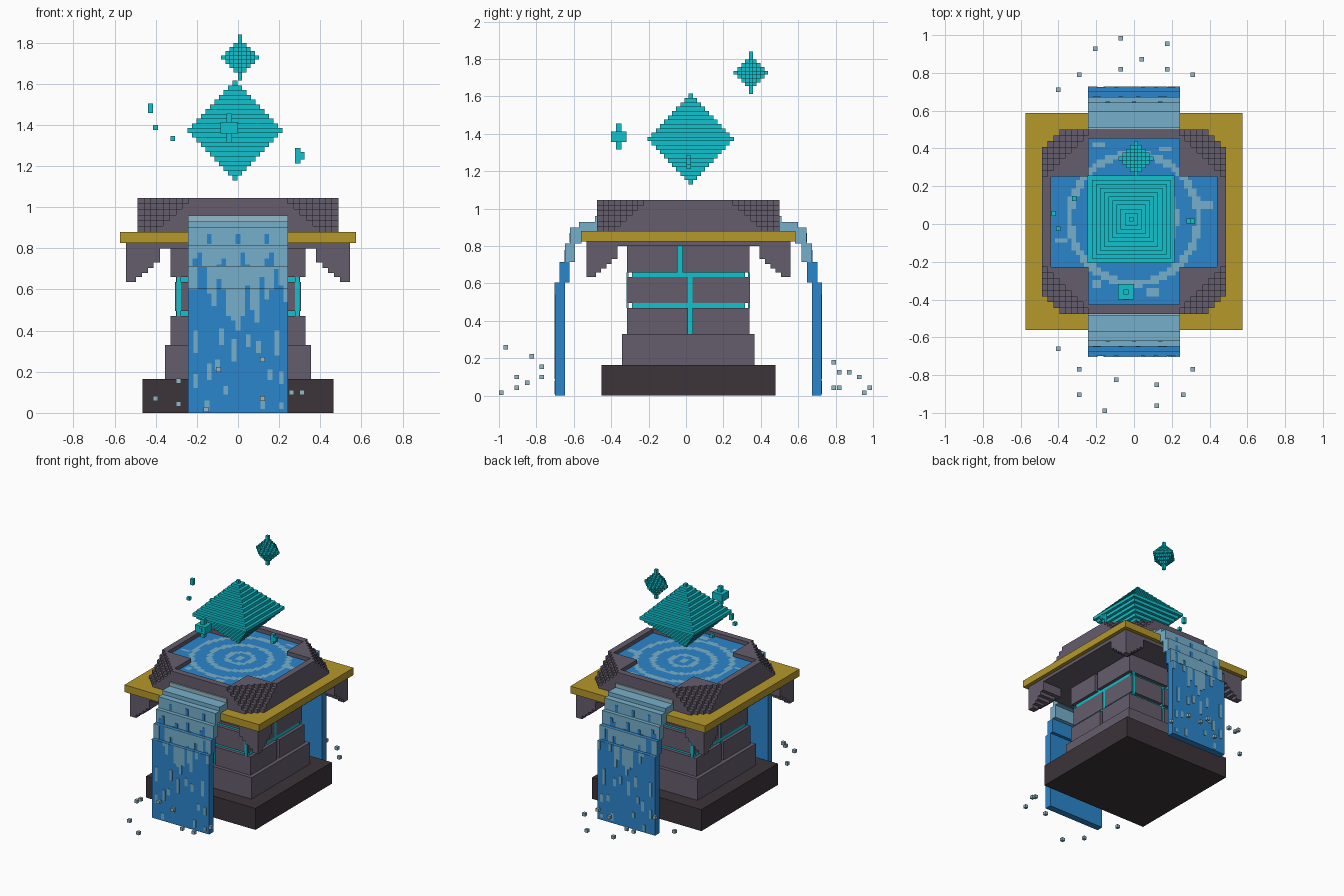
import bpy, bmesh, math
from mathutils import Matrix, Vector

if "Cube" in bpy.data.objects:
    bpy.data.objects.remove(bpy.data.objects["Cube"])

CY = 0.0125  # the shrine sits slightly behind the middle


def material(name, r, g, b):
    lin = [(c / 255 / 12.92) if c < 11 else ((c / 255 + 0.055) / 1.055) ** 2.4 for c in (r, g, b)]
    m = bpy.data.materials.new(name)
    m.use_nodes = True
    m.diffuse_color = (*lin, 1)
    m.node_tree.nodes["Principled BSDF"].inputs["Base Color"].default_value = (*lin, 1)
    return m


STONE = material("grey stone", 101, 93, 109)
DARK = material("dark stone", 60, 52, 58)
GOLD = material("gold", 181, 152, 42)
TEAL = material("teal crystal", 16, 194, 206)
BLUE = material("blue water", 43, 134, 205)
LIGHT = material("light water", 118, 176, 203)
PALE = material("pale foam", 150, 184, 198)


class Part:
    """Collects axis-aligned boxes into one object."""

    def __init__(self, name, mat):
        self.name, self.mat, self.bm = name, mat, bmesh.new()

    def box(self, x0, x1, y0, y1, z0, z1):
        c = Vector((x0 + x1, y0 + y1, z0 + z1)) / 2
        size = (abs(x1 - x0), abs(y1 - y0), abs(z1 - z0), 1)
        bmesh.ops.create_cube(self.bm, size=1, matrix=Matrix.Translation(c) @ Matrix.Diagonal(size))

    def cell(self, x, y, z, w, h=None):
        h = h or w
        self.box(x - w / 2, x + w / 2, y - w / 2, y + w / 2, z - h / 2, z + h / 2)

    def square(self, half, z0, z1):
        self.box(-half, half, CY - half, CY + half, z0, z1)

    def done(self):
        me = bpy.data.meshes.new(self.name)
        self.bm.to_mesh(me)
        self.bm.free()
        me.materials.append(self.mat)
        ob = bpy.data.objects.new(self.name, me)
        bpy.context.collection.objects.link(ob)
        return ob


def slab(name, mat, half, z0, z1):
    p = Part(name, mat)
    p.square(half, z0, z1)
    p.done()


CORNERS = [(sx, sy) for sx in (-1, 1) for sy in (-1, 1)]

# Stacked body
slab("base", DARK, 0.465, 0, 0.165)
slab("plinth", STONE, 0.355, 0.165, 0.33)
slab("glowing_core", TEAL, 0.302, 0.33, 0.8)
slab("ledge", STONE, 0.545, 0.8, 0.825)
slab("gold_trim", GOLD, 0.574, 0.825, 0.88)

# Brick courses, split by joints that show the core
bricks = Part("bricks", STONE)
for z0, z1, half, joint in ((0.33, 0.47, 0.327, 0.01), (0.495, 0.635, 0.305, 0.01), (0.66, 0.8, 0.327, -0.045)):
    for s in (-1, 1):
        for a, b in ((-0.328, joint - 0.013), (joint + 0.013, 0.328)):
            bricks.box(s * 0.28, s * half, CY + a, CY + b, z0, z1)
            bricks.box(max(a, -half), min(b, half), CY + s * 0.28, CY + s * 0.328, z0, z1)
bricks.done()
inlay = Part("corner_inlays", TEAL)
for sx, sy in CORNERS:
    inlay.box(sx * 0.278, sx * 0.3, CY + sy * 0.32, CY + sy * 0.331, 0.47, 0.66)
inlay.done()

# Stepped brackets under the ledge
brackets = Part("brackets", STONE)
for sx, sy in CORNERS:
    for d, z in ((0.05, 0.635), (0.078, 0.66), (0.107, 0.68), (0.135, 0.705), (0.165, 0.73)):
        brackets.box(sx * 0.545, sx * (0.545 - d), CY + sy * 0.545, CY + sy * (0.545 - d), z, 0.805)
brackets.done()

# Basin rim: four walls and crumbling stepped corners
rim = Part("basin_rim", STONE)
for s in (-1, 1):
    rim.box(s * 0.44, s * 0.488, CY - 0.24, CY + 0.24, 0.88, 1.045)
    rim.box(-0.24, 0.24, CY + s * 0.44, CY + s * 0.488, 0.88, 1.045)
W = 0.031
for sx, sy in CORNERS:
    for i in range(8):
        for j in range(8):
            h = min(6, i + j - 2)
            if h > 0:
                x, y = 0.488 - i * W, 0.488 - j * W
                rim.box(sx * x, sx * (x - W), CY + sy * y, CY + sy * (y - W), 0.88, 0.88 + h * 0.0275)
rim.done()

# Pool surface with ripple rings coloured by radius
C = 0.022
bm = bmesh.new()
SPLASHES = ((-0.18, 0.4), (0.16, 0.38), (0.1, -0.37), (-0.2, -0.33), (0.39, 0.09), (-0.38, -0.1))
for i in range(-20, 20):
    for j in range(-20, 20):
        x, y = (i + 0.5) * C, (j + 0.5) * C
        if min(abs(x), abs(y)) > 0.24:
            continue
        q = [(x - C / 2, y - C / 2), (x + C / 2, y - C / 2), (x + C / 2, y + C / 2), (x - C / 2, y + C / 2)]
        f = bm.faces.new([bm.verts.new((a, b + CY, 1.015)) for a, b in q])
        r = math.hypot(x, y - 0.015)
        ring = r < 0.03 or 0.075 < r < 0.11 or 0.195 < r < 0.235 or 0.322 < r < 0.358
        splash = any(abs(x - a) < 0.03 and abs(y - b) < 0.015 for a, b in SPLASHES)
        f.material_index = int(ring or splash)
bmesh.ops.remove_doubles(bm, verts=bm.verts, dist=0.001)
me = bpy.data.meshes.new("pool_water")
bm.to_mesh(me)
bm.free()
me.materials.append(BLUE)
me.materials.append(LIGHT)
bpy.context.collection.objects.link(bpy.data.objects.new("pool_water", me))

# Waterfalls front and back: tiers (inner, outer, bottom, top)
TIERS = ((0.66, 0.7125, 0, 0.605), (0.635, 0.687, 0.605, 0.715),
         (0.605, 0.66, 0.715, 0.815), (0.57, 0.632, 0.815, 0.9))
DRIPS = (0.6, 0.6, 0.71, 0.71, 0.58, 0.52, 0.65, 0.6, 0.47, 0.45, 0.4,
         0.47, 0.62, 0.5, 0.44, 0.66, 0.55, 0.6, 0.7, 0.62, 0.54)
DASHES = ((-0.205, 0.29, 0.4), (-0.08, 0.33, 0.41), (-0.02, 0.25, 0.36), (0.19, 0.28, 0.4),
          (-0.14, 0.16, 0.24), (0.1, 0.29, 0.35), (0.155, 0.16, 0.21), (0.21, 0.14, 0.2),
          (-0.205, 0.12, 0.19), (-0.15, 0.01, 0.06), (-0.1, 0.21, 0.26), (0.12, 0.02, 0.08),
          (0.05, 0.32, 0.38), (0.21, 0.02, 0.05), (-0.06, 0.09, 0.13))
HW, P = 0.244, 0.006
for side, s in (("front", -1), ("back", 1)):
    fall = Part(side + "_waterfall", BLUE)
    top = Part(side + "_waterfall_top", LIGHT)
    streaks = Part(side + "_light_streaks", LIGHT)
    gaps = Part(side + "_blue_streaks", BLUE)
    foam = Part(side + "_foam_lip", PALE)

    def streak(part, x, w, lo, hi):
        # thin plate that follows the tiers
        for _, out, z0, z1 in TIERS:
            a, b = max(lo, z0), min(hi, z1)
            if b > a:
                part.box(x - w / 2, x + w / 2, CY + s * (out - P), CY + s * (out + P / 2), a, b)

    for n, (inner, out, z0, z1) in enumerate(TIERS):
        (fall if n < 2 else top).box(-HW, HW, CY + s * inner, CY + s * out, z0, z1)
    top.box(-HW, HW, CY + s * 0.48, CY + s * 0.585, 0.88, 0.93)
    foam.box(-HW, HW, CY + s * 0.48, CY + s * 0.498, 0.9, 0.96)
    cw = 2 * HW / len(DRIPS)
    for i, lo in enumerate(DRIPS):
        x = -HW + (i + 0.5) * cw
        streak(streaks, x, cw, lo, 0.715)
        if i % 5 in (1, 2):
            streak(gaps, x, cw, 0.715, 0.72 + 0.03 * (i % 3))
        if i % 6 == 4:
            streak(gaps, x, cw, 0.82, 0.87)
    for x, lo, hi in DASHES:
        streak(streaks, x, cw, lo, hi)
    for part in (fall, top, streaks, gaps, foam):
        part.done()

# Large floating crystal in stepped layers
crystal = Part("large_crystal", TEAL)
L = 0.0231
for k in range(-10, 11):
    half = 0.0115 + 0.0219 * (10 - abs(k))
    crystal.box(-0.015 - half, -0.015 + half, 0.025 - half, 0.025 + half,
                1.372 + (k - 0.5) * L, 1.372 + (k + 0.5) * L)
crystal.done()


def shard(name, cx, cy, cz, w, rx, ry, rz):
    p = Part(name, TEAL)
    for i in range(-rx, rx + 1):
        for j in range(-ry, ry + 1):
            for k in range(-rz, rz + 1):
                if abs(i) / rx + abs(j) / ry + abs(k) / rz <= 1.01:
                    p.cell(cx + i * w, cy + j * w, cz + k * w, w)
    p.done()


# Smaller floating crystals
shard("small_crystal", 0.01, 0.347, 1.727, 0.0205, 4, 4, 5)
shard("front_shard", -0.042, -0.36, 1.385, 0.028, 1, 1, 2)
bits = Part("crystal_bits", TEAL)
bits.box(-0.085, 0, -0.4, -0.318, 1.357, 1.413)
bits.cell(-0.425, 0.055, 1.48, 0.025, 0.046)
bits.cell(-0.4, -0.025, 1.388, 0.024)
bits.cell(-0.317, 0.135, 1.333, 0.024)
bits.cell(0.29, 0.015, 1.25, 0.026, 0.075)
bits.cell(0.31, 0.015, 1.25, 0.026, 0.035)
bits.done()

# Spray droplets
drops = Part("droplets", PALE)
for x, y, z in ((-0.4, -0.66, 0.07), (-0.29, -0.77, 0.155), (0.31, -0.77, 0.1), (-0.095, -0.824, 0.21),
                (0.12, -0.85, 0.07), (-0.29, -0.905, 0.043), (0.26, -0.905, 0.1), (0.12, -0.963, 0.26),
                (-0.155, -0.988, 0.016), (-0.07, 0.983, 0.043), (-0.205, 0.927, 0.1), (0.175, 0.954, 0.016),
                (0.04, 0.873, 0.126), (-0.07, 0.82, 0.043), (0.175, 0.82, 0.126), (-0.29, 0.79, 0.18),
                (0.31, 0.79, 0.043), (-0.4, 0.71, 0.07)):
    drops.cell(x, y, z, 0.024)
drops.done()
